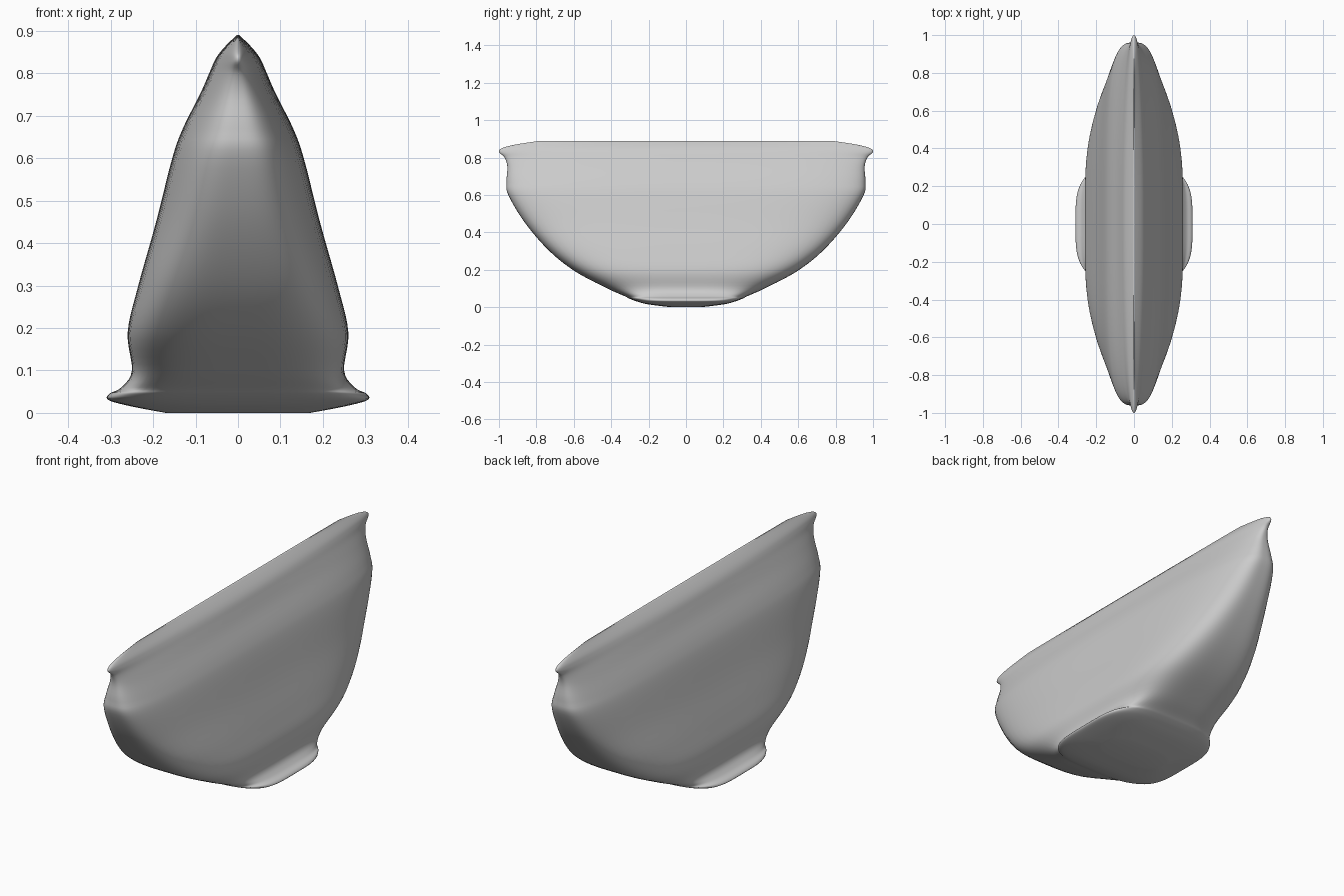
import bpy
import bmesh
import math

default_cube = bpy.data.objects.get("Cube")
if default_cube:
    bpy.data.objects.remove(default_cube, do_unlink=True)

SEGMENTS = 96
STEPS = 5

# Hull stations: height, half width, half length, squareness of the section
STATIONS = [
    (0.00, 0.17, 0.08, 3),
    (0.015, 0.25, 0.20, 3.5),
    (0.03, 0.305, 0.26, 4),
    (0.045, 0.303, 0.30, 4),
    (0.06, 0.275, 0.33, 4),
    (0.10, 0.25, 0.42, 4),
    (0.19, 0.26, 0.59, 4),
    (0.30, 0.235, 0.73, 4),
    (0.45, 0.193, 0.86, 3.6),
    (0.60, 0.155, 0.95, 3.4),
    (0.67, 0.13, 0.96, 3.2),
    (0.75, 0.09, 0.955, 3),
    (0.80, 0.068, 0.97, 2.5),
    (0.83, 0.055, 1.00, 2.2),
    (0.85, 0.042, 0.985, 2.2),
    (0.87, 0.024, 0.91, 2.2),
    (0.89, 0.003, 0.78, 2.2),
]


def spline(a, b, c, d, t):
    """Smooth curve from b to c."""
    return b + 0.5 * t * (c - a + t * (2 * a - 5 * b + 4 * c - d
                                       + t * (3 * (b - c) + d - a)))


def smooth_stations(stations):
    last = len(stations) - 1
    rows = []
    for i in range(last):
        four = [stations[min(max(i + k, 0), last)] for k in (-1, 0, 1, 2)]
        for step in range(STEPS):
            rows.append([spline(*vals, step / STEPS) for vals in zip(*four)])
    rows.append(list(stations[last]))
    return rows


def section(bm, z, width, length, power):
    """Ring of vertices on a rounded, squared-off oval."""
    ring = []
    for k in range(SEGMENTS):
        angle = 2 * math.pi * k / SEGMENTS
        c, s = math.cos(angle), math.sin(angle)
        r = (abs(c) ** power + abs(s) ** power) ** (-1 / power)
        ring.append(bm.verts.new((width * r * c, length * r * s, max(z, 0))))
    return ring


# Boat-shaped body with a flared foot and a pinched ridge
bm = bmesh.new()
rings = [section(bm, *row) for row in smooth_stations(STATIONS)]
for low, high in zip(rings, rings[1:]):
    for k in range(SEGMENTS):
        n = (k + 1) % SEGMENTS
        bm.faces.new((low[k], low[n], high[n], high[k]))
bm.faces.new(list(reversed(rings[0])))
bm.faces.new(rings[-1])
mesh = bpy.data.meshes.new("hull_body")
bm.to_mesh(mesh)
bm.free()

hull = bpy.data.objects.new("hull_body", mesh)
bpy.context.collection.objects.link(hull)

# Plain grey finish
grey = bpy.data.materials.new("light_grey")
grey.use_nodes = True
colour = (0.6, 0.6, 0.6, 1)
grey.diffuse_color = colour
grey.node_tree.nodes["Principled BSDF"].inputs["Base Color"].default_value = colour
mesh.materials.append(grey)

bpy.ops.object.select_all(action="DESELECT")
hull.select_set(True)
bpy.context.view_layer.objects.active = hull
bpy.ops.object.shade_smooth_by_angle(angle=math.radians(50))
